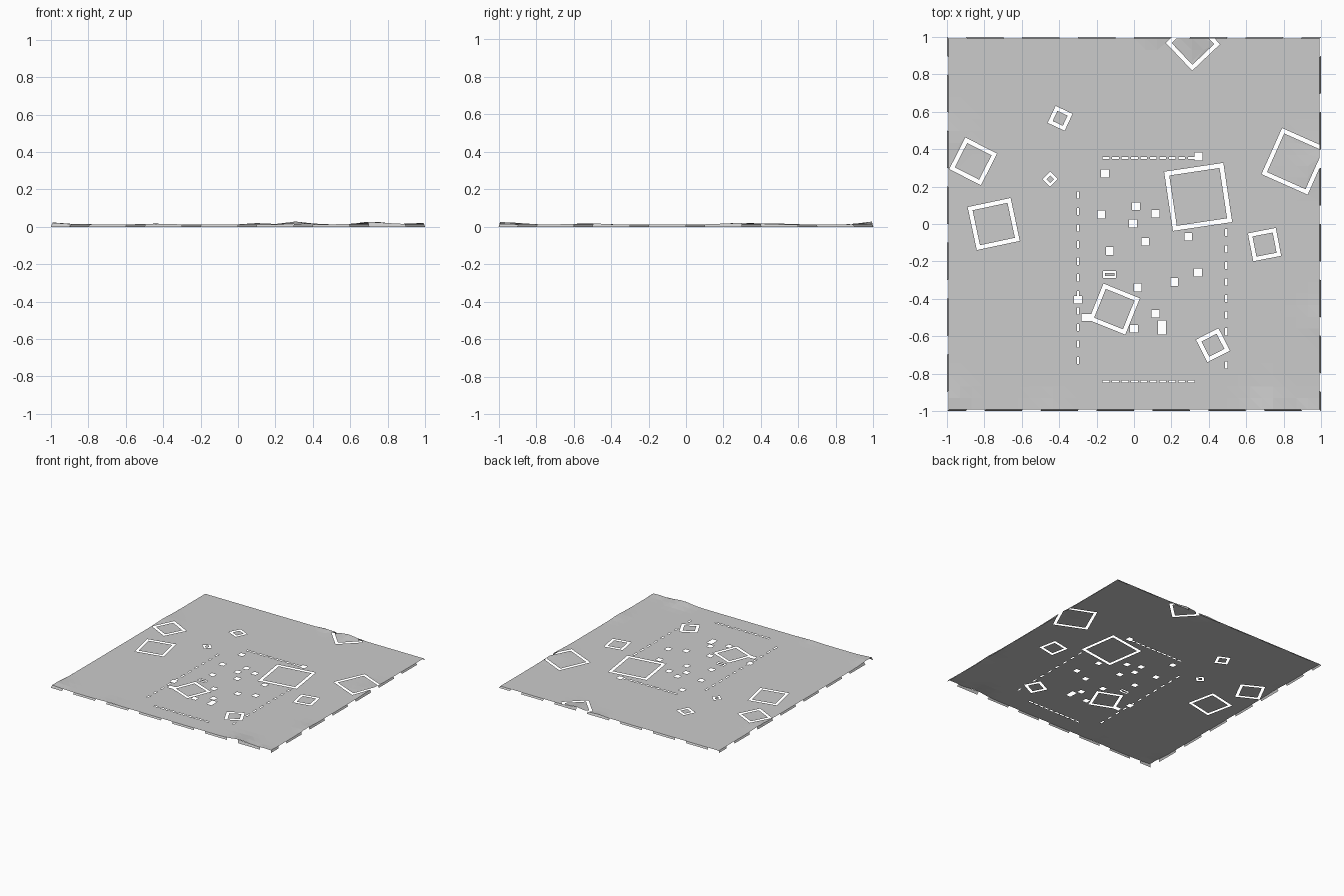
import bpy
from math import cos, sin, radians, exp
from mathutils import Vector
from mathutils.geometry import delaunay_2d_cdt

if "Cube" in bpy.data.objects:
    bpy.data.objects.remove(bpy.data.objects["Cube"])

BASE = 0.013
INSET = 0.992

# Tilted square slots: centre x, centre y, outer size, rotation, slot width
FRAMES = [
    (0.343, 0.145, 0.32, 8.5, 0.024), (-0.105, -0.455, 0.21, -22, 0.022),
    (-0.75, 0.0, 0.235, 12, 0.022), (-0.86, 0.335, 0.19, -27, 0.022),
    (-0.395, 0.565, 0.1, -25, 0.02), (-0.448, 0.24, 0.058, 45, 0.015),
    (0.315, 0.965, 0.205, 43.5, 0.022), (0.86, 0.335, 0.27, -24, 0.022),
    (0.698, -0.11, 0.152, 11, 0.021), (0.422, -0.648, 0.135, 27, 0.022),
]
# Small square openings
POSTS = [(0.345, 0.36), (-0.155, 0.27), (0.01, 0.095), (-0.175, 0.05), (0.115, 0.055),
         (-0.005, 0.003), (0.06, -0.095), (0.29, -0.068), (-0.13, -0.145), (0.343, -0.26),
         (0.215, -0.31), (0.02, -0.34), (-0.3, -0.405), (0.115, -0.48), (0.0, -0.56)]
# Low rises along the borders: x, y, height, radius
RISES = [(0.31, 1.0, 0.015, 0.08), (0.72, -1.0, 0.015, 0.09), (0.95, -1.0, 0.006, 0.05),
         (0.1, 1.0, 0.007, 0.05), (1.0, 0.3, 0.008, 0.12), (1.0, -0.52, 0.006, 0.08),
         (-1.0, -0.95, 0.011, 0.09), (-1.0, 0.45, 0.006, 0.1), (-0.45, -1.0, 0.004, 0.07)]


def height(x, y):
    return BASE + sum(h * exp(-((x - a) ** 2 + (y - b) ** 2) / (r * r)) for a, b, h, r in RISES)


def corners(x, y, w, h, rot):
    c, s = cos(radians(rot)), sin(radians(rot))
    return [Vector((x + u * w / 2 * c - v * h / 2 * s, y + u * w / 2 * s + v * h / 2 * c))
            for u, v in ((-1, -1), (1, -1), (1, 1), (-1, 1))]


def inside(p, rect):
    x, y, w, h, rot = rect
    c, s = cos(radians(rot)), sin(radians(rot))
    dx, dy = p.x - x, p.y - y
    return abs(dx * c + dy * s) < w / 2 and abs(dy * c - dx * s) < h / 2


def make(name, verts, faces):
    used = sorted({i for f in faces for i in f})
    remap = {v: i for i, v in enumerate(used)}
    mesh = bpy.data.meshes.new(name)
    mesh.from_pydata([verts[i] for i in used], [], [[remap[i] for i in f] for f in faces])
    bpy.context.collection.objects.link(bpy.data.objects.new(name, mesh))


# Slots, stored as outer and inner rectangles
rings = [((x, y, s, s, r), (x, y, s - 2 * t, s - 2 * t, r)) for x, y, s, r, t in FRAMES]
rings.append(((-0.13, -0.27, 0.07, 0.036, 0), (-0.13, -0.27, 0.05, 0.016, 0)))

# Plain openings and dashed lines
holes = [(x, y, 0.042, 0.042, 0) for x, y in POSTS]
holes += [(-0.253, -0.5, 0.055, 0.035, 0), (0.15, -0.553, 0.043, 0.075, 0)]
for y in (0.353, -0.842):
    holes += [(-0.15 + 0.0507 * i, y, 0.036, 0.012, 0) for i in range(10)]
for x, top, n in ((-0.3, 0.155, 11), (0.493, -0.045, 9)):
    holes += [(x, top - 0.0885 * i, 0.012, 0.038, 0) for i in range(n)]

# Triangulate a coarse grid together with every outline
pts, edges = [], []
for rect in [(0, 0, 2 * INSET, 2 * INSET, 0)] + [r for pair in rings for r in pair] + holes:
    n = len(pts)
    pts += corners(*rect)
    edges += [(n + i, n + (i + 1) % 4) for i in range(4)]
N = 32
for i in range(N + 1):
    for j in range(N + 1):
        pts.append(Vector(((2 * i / N - 1) * INSET, (2 * j / N - 1) * INSET)))
flat, _, tris, *_ = delaunay_2d_cdt(pts, edges, [], 0, 1e-5)
verts = [(p.x, p.y, height(p.x, p.y)) for p in flat]

ground, tiles = [], []
for t in tris:
    c = sum((flat[i] for i in t), Vector((0, 0))) / 3
    if max(abs(c.x), abs(c.y)) > INSET or any(inside(c, h) for h in holes):
        continue
    t = list(t)
    a, b, d = (flat[i] for i in t)
    if (b - a).cross(d - a) < 0:
        t.reverse()
    if any(inside(c, inner) for _, inner in rings):
        tiles.append(t)
    elif not any(inside(c, outer) for outer, _ in rings):
        ground.append(t)
make("ground_sheet", verts, ground)
make("slot_tiles", verts, tiles)

# Broken edge flaps that drop to the floor
fv, ff = [], []
for side in range(4):
    c, s = (1, 0, -1, 0)[side], (0, 1, 0, -1)[side]
    for k in range(20):
        if k % 3 == 1:
            continue
        n = len(fv)
        for u, out in ((k, 1.0), (k + 1, 1.0), (k + 1, INSET), (k, INSET)):
            a = (u / 10 - 1) * out
            x, y = a * c + out * s, a * s - out * c
            fv.append((x, y, 0 if out == 1.0 else height(x, y)))
        ff.append([n, n + 1, n + 2, n + 3])
make("edge_flaps", fv, ff)
